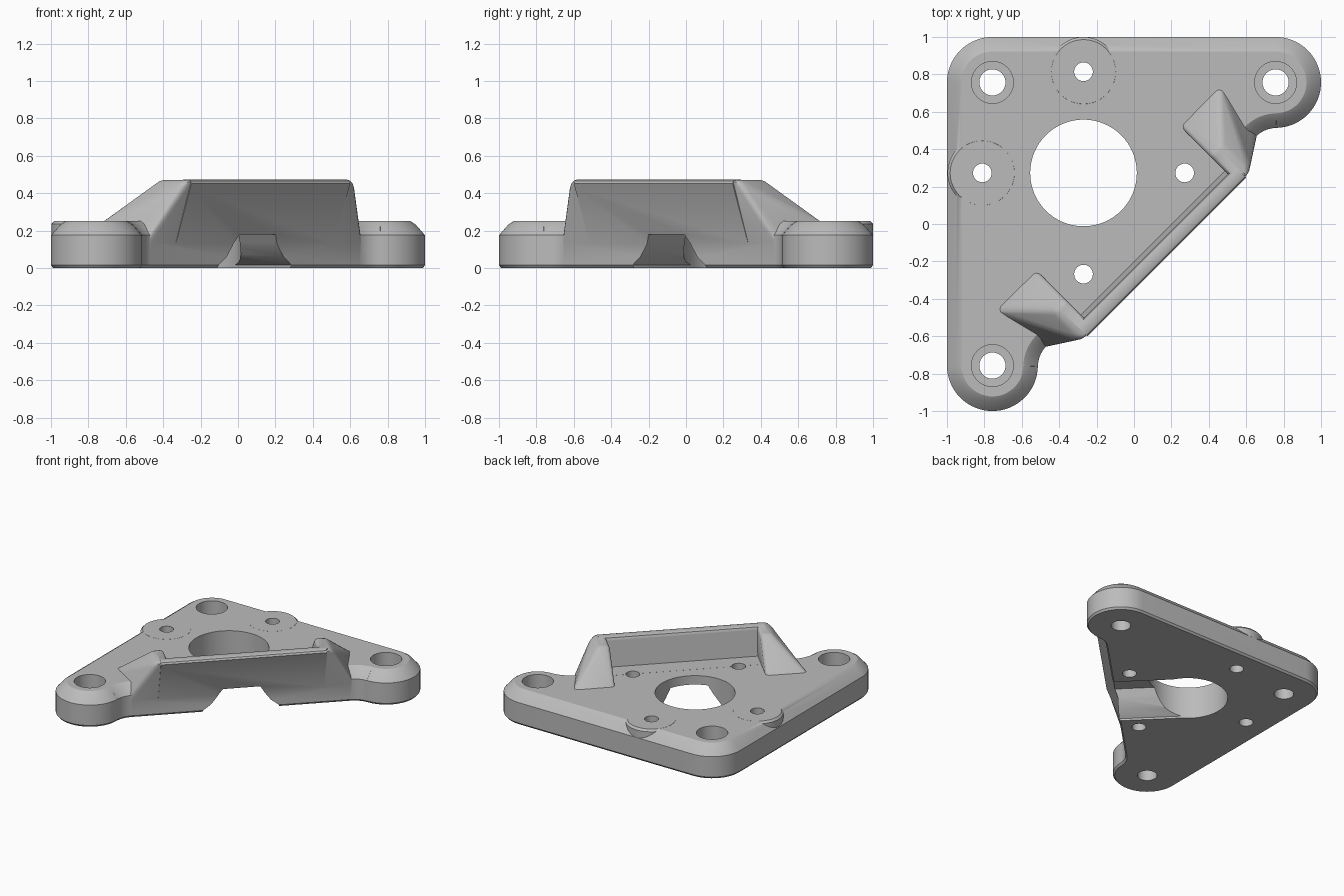
import bpy, bmesh
from math import radians, cos, sin, sqrt
from mathutils import Vector

if "Cube" in bpy.data.objects:
    bpy.data.objects.remove(bpy.data.objects["Cube"], do_unlink=True)

grey = bpy.data.materials.new("cast_grey")
grey.use_nodes = True
COLOUR = (0.5, 0.5, 0.5, 1)
grey.diffuse_color = COLOUR
grey.node_tree.nodes["Principled BSDF"].inputs["Base Color"].default_value = COLOUR

LOBE = 0.757           # corner centre distance on each axis
R = 1 - LOBE           # corner radius
FILLET = 0.16          # concave blend radius
BORE = (-0.27, 0.273)  # centre of the large bore
TOP = 0.25             # plate thickness


def diag(u, v, z):
    """u runs along the slanted side, v points out of it."""
    return Vector(((u + v) / sqrt(2), (u - v) / sqrt(2), z))


def make(name, bm):
    bmesh.ops.recalc_face_normals(bm, faces=bm.faces)
    mesh = bpy.data.meshes.new(name)
    bm.to_mesh(mesh)
    bm.free()
    mesh.materials.append(grey)
    ob = bpy.data.objects.new(name, mesh)
    bpy.context.collection.objects.link(ob)
    return ob


def loft(name, rings):
    """Skin a closed stack of rings with equal point counts."""
    bm = bmesh.new()
    rows = [[bm.verts.new(p) for p in ring] for ring in rings]
    n = len(rows[0])
    for a, b in zip(rows, rows[1:]):
        for i in range(n):
            j = (i + 1) % n
            bm.faces.new((a[i], a[j], b[j], b[i]))
    bm.faces.new(rows[0][::-1])
    bm.faces.new(rows[-1])
    return make(name, bm)


def arc(cx, cy, r, a0, a1, n, z):
    return [Vector((cx + r * cos(radians(a0 + (a1 - a0) * i / n)),
                    cy + r * sin(radians(a0 + (a1 - a0) * i / n)), z)) for i in range(n + 1)]


def disc(x, y, r, z, n=48):
    return arc(x, y, r, 0, 360, n, z)[:-1]


def cylinder(name, x, y, r, z0, z1, n=48):
    return loft(name, [disc(x, y, r, z0, n), disc(x, y, r, z1, n)])


def outline(d, z):
    """Triangular plate outline, inset by d."""
    f = diag(0.79, 0.29, 0)
    return (arc(LOBE, LOBE, R - d, -89, 90, 32, z)
            + arc(-LOBE, LOBE, R - d, 90, 180, 16, z)
            + arc(-LOBE, -LOBE, R - d, 180, 359, 32, z)
            + arc(-f.y, -f.x, FILLET + d, 179, 135, 10, z)
            + arc(f.x, f.y, FILLET + d, 135, 91, 10, z))


def boolean(target, tool, operation):
    mod = target.modifiers.new(tool.name, "BOOLEAN")
    mod.operation = operation
    mod.solver = "EXACT"
    mod.object = tool
    bpy.context.view_layer.objects.active = target
    bpy.ops.object.modifier_apply(modifier=mod.name)
    bpy.data.objects.remove(tool, do_unlink=True)


# Base plate with chamfered rim
plate = loft("mounting_bracket", [outline(d, z) for d, z in (
    (0.012, 0), (0, 0.015), (0, 0.175), (0.05, 0.232), (0.078, TOP))])

# Outward leaning wall along the slanted side
profile = [(0.0, 0.1), (0.12, 0.1), (0.13, 0.13), (0.24, 0.43), (0.248, 0.452), (0.241, 0.466),
           (0.225, 0.472), (0.185, 0.472), (0.172, 0.466), (0.166, 0.45), (0.142, 0.2505), (0.0, 0.2505)]
wall = loft("wall", [[diag(u, v, z) for v, z in profile] for u in (-0.6, 0.6)])
boolean(plate, wall, "UNION")

# Ramped gussets closing both ends of the wall
for side in (-1, 1):
    bm = bmesh.new()
    for u, v, z in ((0.544, -0.24, 0.2), (0.885, -0.24, 0.2), (0.82, 0.128, 0.13), (0.544, 0.128, 0.13),
                    (0.544, 0.03, 0.471), (0.63, 0.03, 0.471), (0.635, 0.248, 0.471), (0.544, 0.248, 0.471)):
        bm.verts.new(diag(side * u, v, z))
    bmesh.ops.convex_hull(bm, input=bm.verts)
    bmesh.ops.dissolve_limit(bm, angle_limit=radians(2), verts=bm.verts, edges=bm.edges)
    upper = [e for e in bm.edges if max(v.co.z for v in e.verts) > 0.4]
    bmesh.ops.bevel(bm, geom=upper, offset=0.025, segments=3, profile=0.5,
                    affect="EDGES", clamp_overlap=True)
    boolean(plate, make("gusset", bm), "UNION")

# Bosses interrupting the chamfer beside the outer screw holes
reach = 0.541
for x, y in ((BORE[0], BORE[1] + reach), (BORE[0] - reach, BORE[1])):
    boss = loft("boss", [disc(x, y, r, z) for r, z in ((0.186, 0.1), (0.186, 0.235), (0.172, 0.2505))])
    boolean(plate, boss, "UNION")

# Large bore and the tunnel leading out under the wall
boolean(plate, cylinder("bore", *BORE, 0.285, -0.1, 0.6, 96), "DIFFERENCE")
half = [(0.28, -0.05), (0.275, 0.015), (0.215, 0.06), (0.17, 0.12), (0.135, 0.18)]
section = half + [(-u, z) for u, z in reversed(half)]
tunnel = loft("tunnel", [[diag(u, v, z) for u, z in section] for v in (-0.385, 0.4)])
boolean(plate, tunnel, "DIFFERENCE")

# Four screw holes around the bore
for dx, dy in ((reach, 0), (-reach, 0), (0, reach), (0, -reach)):
    boolean(plate, cylinder("screw_hole", BORE[0] + dx, BORE[1] + dy, 0.05, -0.1, 0.4, 32), "DIFFERENCE")

# Counterbored corner holes
for sx, sy in ((1, 1), (-1, 1), (-1, -1)):
    x, y = sx * LOBE, sy * LOBE
    cutter = loft("corner_hole", [disc(x, y, r, z) for r, z in (
        (0.07, -0.1), (0.07, 0.1), (0.112, 0.101), (0.112, 0.5))])
    boolean(plate, cutter, "DIFFERENCE")

bpy.ops.object.select_all(action="DESELECT")
plate.select_set(True)
bpy.context.view_layer.objects.active = plate
bpy.ops.object.shade_smooth_by_angle(angle=radians(32))
